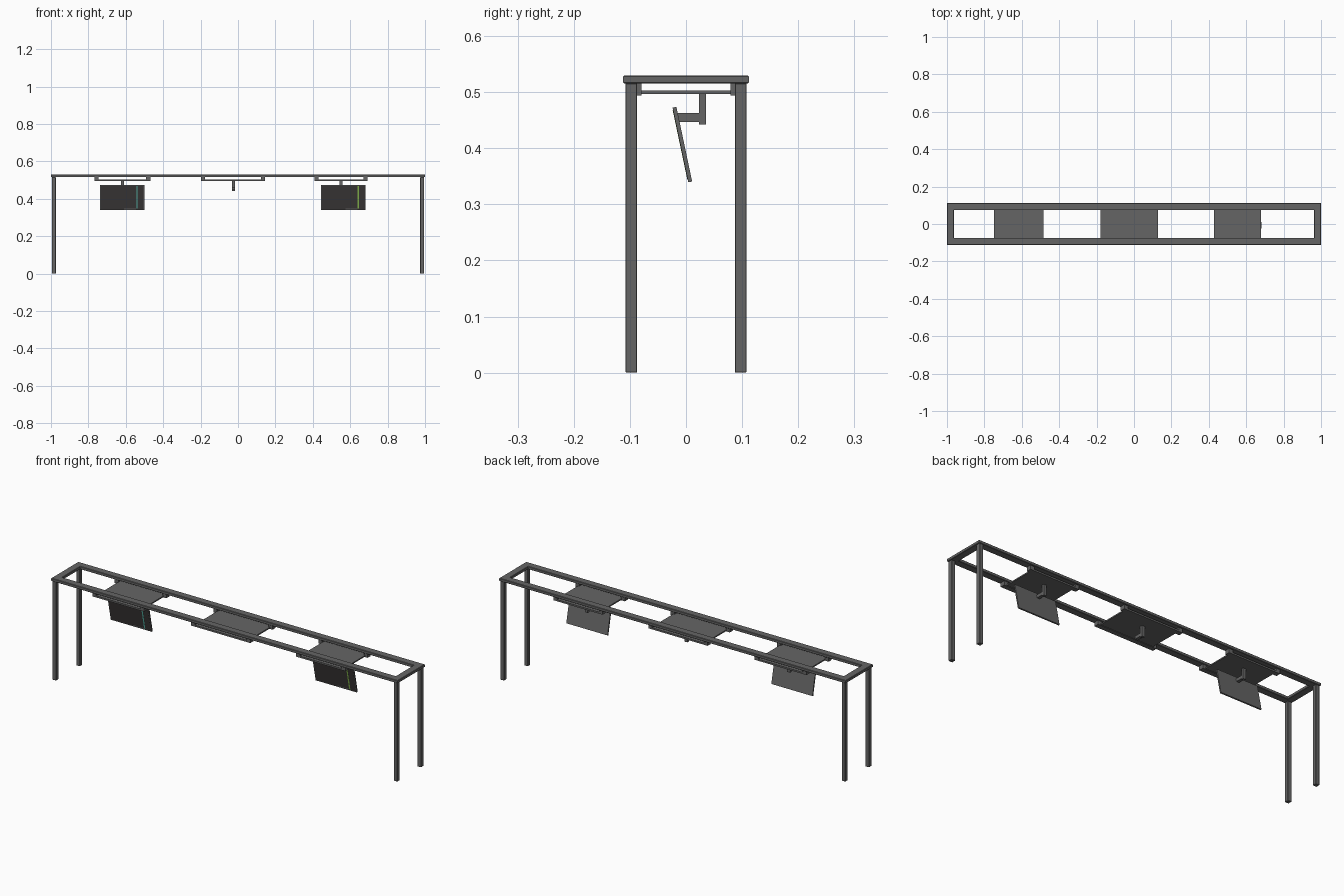
import bpy, bmesh, math
from mathutils import Matrix, Vector

if "Cube" in bpy.data.objects:
    bpy.data.objects.remove(bpy.data.objects["Cube"])


def material(name, rgb):
    m = bpy.data.materials.new(name)
    m.diffuse_color = (*rgb, 1)
    m.use_nodes = True
    m.node_tree.nodes["Principled BSDF"].inputs["Base Color"].default_value = m.diffuse_color
    return m


DARK = material("dark_grey", (0.13, 0.13, 0.13))
BLACK = material("screen_dark", (0.045, 0.04, 0.04))
TEAL = material("teal", (0.1, 0.5, 0.42))
GREEN = material("green", (0.25, 0.5, 0.08))


def finish(name, bm, mat):
    bmesh.ops.recalc_face_normals(bm, faces=bm.faces)
    me = bpy.data.meshes.new(name)
    bm.to_mesh(me)
    bm.free()
    me.materials.append(mat)
    ob = bpy.data.objects.new(name, me)
    bpy.context.collection.objects.link(ob)
    return ob


def box(name, x, y, z, mat=DARK, bevel=0):
    """Box from (min, max) ranges on each axis."""
    bm = bmesh.new()
    bmesh.ops.create_cube(bm, size=1)
    size = Vector([r[1] - r[0] for r in (x, y, z)])
    mid = Vector([(r[1] + r[0]) / 2 for r in (x, y, z)])
    bmesh.ops.scale(bm, vec=size, verts=bm.verts)
    bmesh.ops.translate(bm, vec=mid, verts=bm.verts)
    if bevel:
        bmesh.ops.bevel(bm, geom=bm.edges[:], offset=bevel, segments=1, affect='EDGES')
    return finish(name, bm, mat)


# top frame: chamfered section swept round a mitred rectangle
profile = [(0.0, 0.517), (0.0, 0.528), (0.002, 0.53), (0.036, 0.53),
           (0.038, 0.528), (0.038, 0.517), (0.036, 0.515), (0.002, 0.515)]
bm = bmesh.new()
rings = [[bm.verts.new((sx * (1 - i), sy * (0.112 - i), z)) for i, z in profile]
         for sx, sy in ((-1, -1), (1, -1), (1, 1), (-1, 1))]
n = len(profile)
for a in range(4):
    for k in range(n):
        r, s = rings[a], rings[(a + 1) % 4]
        bm.faces.new((r[k], s[k], s[(k + 1) % n], r[(k + 1) % n]))
finish("top_frame", bm, DARK)

# four legs
for sx in (-1, 1):
    for sy in (-1, 1):
        box("leg", sorted((sx * 0.974, sx * 0.995)), sorted((sy * 0.087, sy * 0.108)),
            (0, 0.516), bevel=0.0015)


def hanger(x0, x1, post_x):
    # plate under the frame, side strips and end spacers
    box("hanger_plate", (x0, x1), (-0.088, 0.088), (0.4965, 0.503))
    for s in (-1, 1):
        y = sorted((s * 0.079, s * 0.104))
        box("side_strip", (x0 - 0.02, x1 + 0.015), y, (0.494, 0.5025))
        for a, b in ((x0 - 0.02, x0 + 0.002), (x1 - 0.007, x1 + 0.015)):
            box("spacer_block", (a, b), y, (0.502, 0.516))
    # L-shaped bracket
    px = (post_x - 0.008, post_x + 0.008)
    box("bracket_post", px, (0.023, 0.036), (0.442, 0.498))
    box("bracket_arm", px, (-0.014, 0.024), (0.447, 0.463))


def screen(x0, x1, accent):
    tilt = Matrix.Translation((0, -0.0065, 0.4065)) @ Matrix.Rotation(math.radians(11.9), 4, 'X')
    w = x1 - x0
    e = -0.0036
    parts = [
        box("screen_body", (x0, x1), (-0.0035, 0.0035), (-0.068, 0.068)),
        box("screen_face", (x0 + 0.004, x1 - 0.004), (e - 0.0002, 0), (-0.064, 0.064), BLACK),
        box("accent_line", (x1 - 0.043, x1 - 0.036), (e - 0.0006, 0), (-0.06, 0.064), accent),
        box("status_bar", (x0 + 0.54 * w, x1 - 0.045), (e - 0.0005, 0), (-0.064, -0.059), DARK),
    ]
    for p in parts:
        p.data.transform(tilt)


hanger(-0.748, -0.484, -0.617)
hanger(-0.178, 0.129, -0.025)
hanger(0.428, 0.678, 0.55)
screen(-0.737, -0.5, TEAL)
screen(0.445, 0.683, GREEN)
